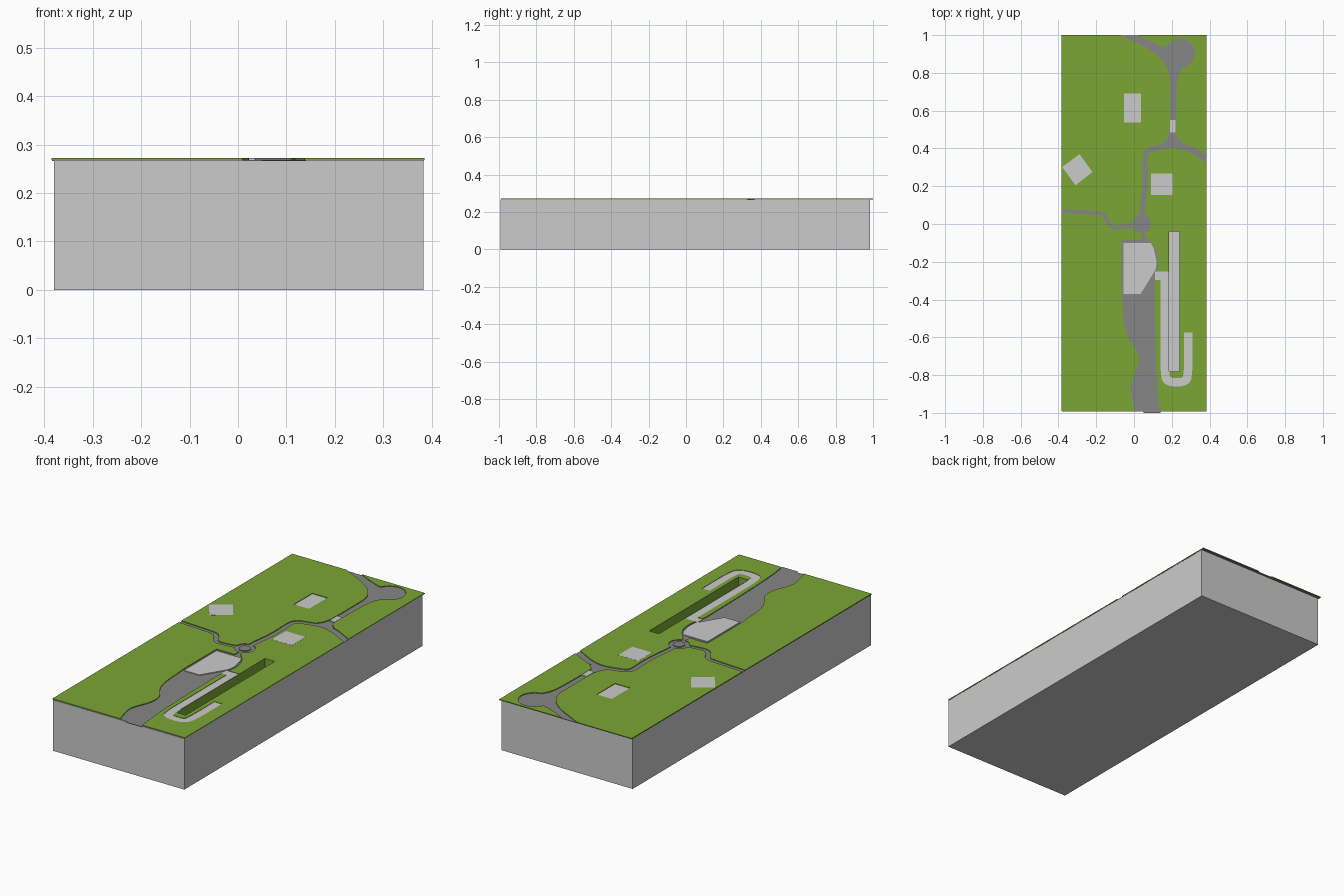
import bpy, bmesh, math
from mathutils import Vector

if "Cube" in bpy.data.objects:
    bpy.data.objects.remove(bpy.data.objects["Cube"])


def material(name, rgb):
    m = bpy.data.materials.new(name)
    m.diffuse_color = (*rgb, 1)
    m.use_nodes = True
    m.node_tree.nodes["Principled BSDF"].inputs["Base Color"].default_value = m.diffuse_color
    return m


GRASS = material("grass_green", (0.2, 0.38, 0.035))
ROAD = material("road_grey", (0.24, 0.24, 0.24))
LIGHT = material("concrete_light_grey", (0.6, 0.6, 0.6))

BED, FLOOR, TOP = 0.2665, 0.268, 0.272   # road bed underside, road level, grass level


def prism(name, pts, z0, z1, mat):
    """Extrude a flat outline between two heights."""
    bm = bmesh.new()
    face = bm.faces.new([bm.verts.new((x, y, z0)) for x, y in pts])
    out = bmesh.ops.extrude_face_region(bm, geom=[face])
    for v in out["geom"]:
        if isinstance(v, bmesh.types.BMVert):
            v.co.z = z1
    bmesh.ops.recalc_face_normals(bm, faces=bm.faces)
    mesh = bpy.data.meshes.new(name)
    bm.to_mesh(mesh)
    bm.free()
    mesh.materials.append(mat)
    ob = bpy.data.objects.new(name, mesh)
    bpy.context.collection.objects.link(ob)
    return ob


def rect(x0, x1, y0, y1):
    return [(x0, y0), (x1, y0), (x1, y1), (x0, y1)]


def circle(cx, cy, r, n=32):
    return [(cx + r * math.cos(2 * math.pi * i / n), cy + r * math.sin(2 * math.pi * i / n))
            for i in range(n)]


def smooth(pts, passes=2):
    """Round the corners of an open path, keeping its ends."""
    for _ in range(passes):
        new = [pts[0]]
        for (ax, ay), (bx, by) in zip(pts, pts[1:]):
            new += [(ax * .75 + bx * .25, ay * .75 + by * .25),
                    (ax * .25 + bx * .75, ay * .25 + by * .75)]
        pts = new + [pts[-1]]
    return pts


def ribbon(pts, width):
    """Outline of a strip with mitred corners along a path."""
    p = [Vector(q) for q in pts]
    left, right = [], []
    for i, q in enumerate(p):
        d0 = (q - p[max(i - 1, 0)]).normalized() if i else (p[1] - q).normalized()
        d1 = (p[i + 1] - q).normalized() if i < len(p) - 1 else d0
        d = (d0 + d1).normalized()
        n = Vector((-d.y, d.x)) * (width / 2 / max(0.5, d.dot(d1)))
        left.append(tuple(q + n))
        right.append(tuple(q - n))
    return left + right[::-1]


def cut(ob, outline, z0=0.25, z1=0.3):
    """Boolean an outline out of an object."""
    tool = prism("cutter", outline, z0, z1, GRASS)
    tool.hide_render = True
    mod = ob.modifiers.new("cut", "BOOLEAN")
    mod.operation, mod.solver, mod.object = "DIFFERENCE", "EXACT", tool
    bpy.context.view_layer.update()
    mesh = bpy.data.meshes.new_from_object(
        ob.evaluated_get(bpy.context.evaluated_depsgraph_get()))
    ob.modifiers.clear()
    ob.data = mesh
    bpy.data.objects.remove(tool)


# outlines of roads
north_road = smooth([(-0.09, 1.01), (0.0, 0.965), (0.08, 0.925), (0.15, 0.87),
                     (0.19, 0.8), (0.19, 0.7), (0.19, 0.52), (0.18, 0.46), (0.15, 0.42)]) \
    + smooth([(0.26, 0.43), (0.222, 0.46), (0.222, 0.52), (0.225, 0.7), (0.232, 0.78),
              (0.26, 0.83)]) \
    + smooth([(0.25, 0.93), (0.17, 0.935), (0.1, 0.96), (0.0, 1.01)])
main_road = ribbon(smooth([(0.21, 0.425), (0.15, 0.41), (0.07, 0.39), (0.056, 0.36),
                           (0.06, 0.27), (0.058, 0.18), (0.045, 0.09), (0.042, 0.02)]), 0.028)
east_road = ribbon(smooth([(0.17, 0.42), (0.23, 0.42), (0.3, 0.395), (0.4, 0.338)]), 0.034)
west_road = ribbon(smooth([(-0.4, 0.07), (-0.2, 0.06), (-0.155, 0.05), (-0.13, -0.005),
                           (-0.1, -0.02), (-0.05, -0.015), (0.02, -0.004)]), 0.022)
south_road = [(-0.065, -0.085), (-0.065, -0.35)] \
    + smooth([(-0.06, -0.42), (-0.055, -0.53), (-0.03, -0.61), (0.02, -0.67), (0.025, -0.75),
              (-0.02, -0.85), (-0.015, -0.91), (0.015, -1.01)]) \
    + smooth([(0.14, -1.01), (0.125, -0.9), (0.115, -0.7), (0.11, -0.4), (0.11, -0.29),
              (0.128, -0.23), (0.125, -0.15), (0.09, -0.095), (0.062, -0.07), (0.05, -0.03)]) \
    + [(0.04, -0.03), (0.04, -0.085)]
ramp = ribbon([(0.11, -0.275), (0.162, -0.275)]
              + smooth([(0.162, -0.6), (0.162, -0.8), (0.18, -0.838), (0.27, -0.838),
                        (0.288, -0.8), (0.288, -0.575)]), 0.045)
pit = rect(0.185, 0.242, -0.78, -0.04)
north_lot = rect(-0.052, 0.036, 0.537, 0.69)

# base block, road bed and grass sheet
block = prism("base_block", rect(-0.38, 0.383, -0.992, 0.985), 0, BED, LIGHT)
block.data.materials.append(GRASS)
bed = prism("road_bed", rect(-0.384, 0.384, -0.99, 0.998), BED, FLOOR, ROAD)
grass = prism("grass", rect(-0.385, 0.385, -0.99, 1.0), FLOOR, TOP, GRASS)

# long pit sunk into the block, with green walls and a concrete floor
cut(block, pit, 0.19)
cut(bed, pit)
for f in block.data.polygons:
    inside = abs(f.center.x) < 0.37 and abs(f.center.y) < 0.97
    f.material_index = 1 if inside and abs(f.normal.z) < 0.5 else 0

# openings in the grass
for outline in (north_road, circle(0.245, 0.905, 0.079), main_road, east_road, west_road,
                circle(0.04, 0, 0.05), south_road, ramp, pit, north_lot):
    cut(grass, outline)

# roundabout island and the road end at the front edge
prism("roundabout_island", circle(0.04, 0, 0.029), FLOOR, TOP, ROAD)
prism("road_end", rect(0.05, 0.14, -1.0, -0.98), BED, FLOOR, ROAD)

# concrete plates
prism("ramp_surface", ramp, FLOOR - 0.001, FLOOR + 0.002, LIGHT)
prism("north_plot", north_lot, FLOOR - 0.001, FLOOR + 0.001, LIGHT)
prism("bridge_deck", rect(0.191, 0.221, 0.485, 0.55), FLOOR - 0.001, TOP, LIGHT)
prism("main_plot", [(-0.055, -0.1), (0.09, -0.1), (0.105, -0.13), (0.12, -0.2), (0.115, -0.24),
                    (0.035, -0.37), (-0.055, -0.37)], FLOOR - 0.001, TOP, LIGHT)
prism("west_plot", [(-0.38, 0.302), (-0.31, 0.205), (-0.22, 0.275), (-0.288, 0.37)],
      TOP - 0.001, TOP + 0.0005, LIGHT)
prism("east_plot", rect(0.09, 0.205, 0.153, 0.268), TOP - 0.001, TOP + 0.0005, LIGHT)
